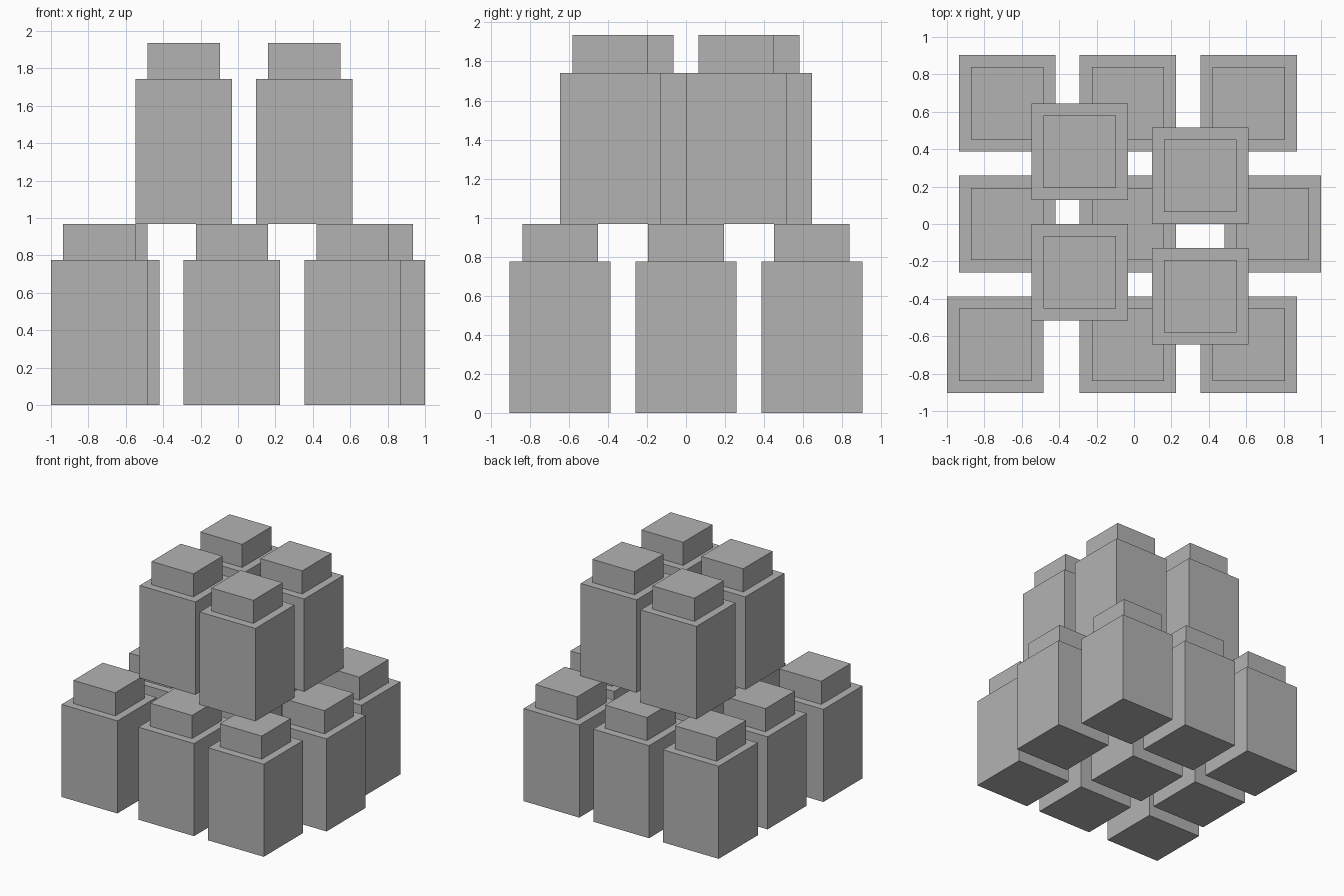
import bpy
import bmesh
from mathutils import Matrix, Vector

if "Cube" in bpy.data.objects:
    bpy.data.objects.remove(bpy.data.objects["Cube"])

U = 2 / 31                      # base module; every size is a whole number of these
BODY_W, BODY_H = 8 * U, 12 * U
CAP_W, CAP_H = 6 * U, 3 * U

grey = bpy.data.materials.new("plain grey")
grey.diffuse_color = (0.45, 0.45, 0.45, 1)
grey.use_nodes = True
grey.node_tree.nodes["Principled BSDF"].inputs["Base Color"].default_value = grey.diffuse_color


def box(name, x, y, z, width, height):
    """Square upright box whose base centre is at x, y, z."""
    bm = bmesh.new()
    bmesh.ops.create_cube(bm, size=1, matrix=Matrix.Translation((0, 0, height / 2))
                          @ Matrix.Diagonal(Vector((width, width, height, 1))))
    mesh = bpy.data.meshes.new(name)
    bm.to_mesh(mesh)
    bm.free()
    mesh.materials.append(grey)
    obj = bpy.data.objects.new(name, mesh)
    obj.location = (x, y, z)
    bpy.context.collection.objects.link(obj)


def block(name, x, y, z):
    """Tall body with a smaller square cap on top."""
    box(name + "_body", x, y, z, BODY_W, BODY_H)
    box(name + "_cap", x, y, z + BODY_H, CAP_W, CAP_H)


# Lower layer: three rows of three, slightly shifted in x
rows = {-10: (-11.5, -0.5, 9.5), 0: (-10.5, -0.5, 11.5), 10: (-10.5, -0.5, 9.5)}
for r, (y, xs) in enumerate(rows.items()):
    for c, x in enumerate(xs):
        block(f"lower_block_{r}_{c}", x * U, y * U, 0)

# Upper layer: four blocks resting on the lower caps
for i, (x, y) in enumerate([(-4.5, -4), (-4.5, 6), (5.5, -6), (5.5, 4)]):
    block(f"upper_block_{i}", x * U, y * U, BODY_H + CAP_H)
